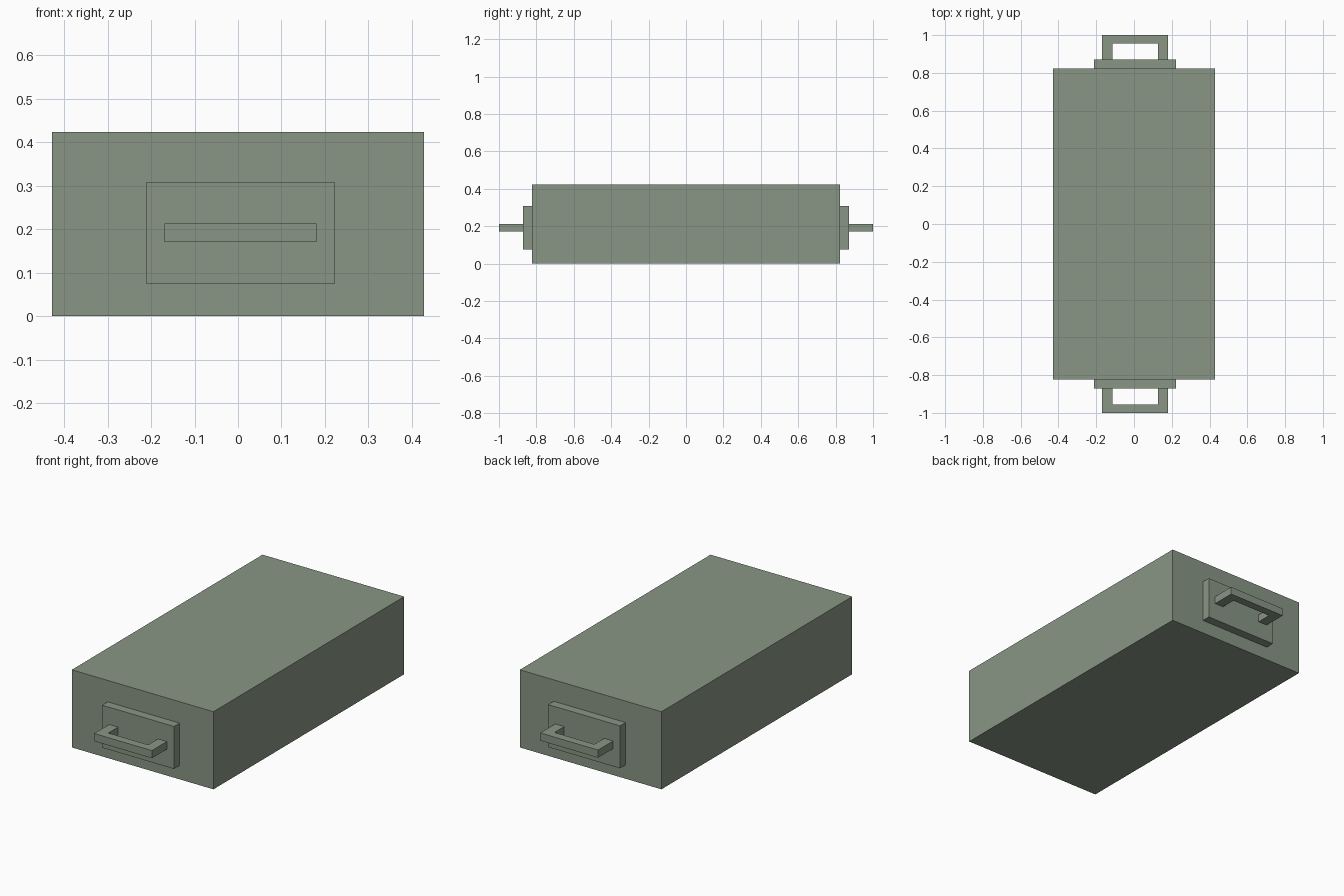
import bpy
import bmesh

if "Cube" in bpy.data.objects:
    bpy.data.objects.remove(bpy.data.objects["Cube"], do_unlink=True)

green = bpy.data.materials.new("muted_sage_green")
green.use_nodes = True
colour = (0.25, 0.305, 0.232, 1)
green.diffuse_color = colour
green.node_tree.nodes["Principled BSDF"].inputs["Base Color"].default_value = colour


def prism(name, outline, z0, z1):
    """Extrude a plan outline (x, y) from z0 up to z1."""
    bm = bmesh.new()
    base = bm.faces.new([bm.verts.new((x, y, z0)) for x, y in outline])
    top = bmesh.ops.extrude_face_region(bm, geom=[base])["geom"]
    verts = [v for v in top if isinstance(v, bmesh.types.BMVert)]
    bmesh.ops.translate(bm, verts=verts, vec=(0, 0, z1 - z0))
    bmesh.ops.recalc_face_normals(bm, faces=bm.faces)
    mesh = bpy.data.meshes.new(name)
    bm.to_mesh(mesh)
    bm.free()
    mesh.materials.append(green)
    obj = bpy.data.objects.new(name, mesh)
    bpy.context.collection.objects.link(obj)
    return obj


def rect(x0, x1, y0, y1):
    return [(x0, y0), (x1, y0), (x1, y1), (x0, y1)]


# Main box
prism("case_body", rect(-0.428, 0.428, -0.823, 0.823), 0, 0.424)

# Mounting plate and U-shaped handle on each end
for end, s in (("front", -1), ("back", 1)):
    prism(end + "_plate", rect(-0.211, 0.223, s * 0.823, s * 0.871), 0.075, 0.307)
    u_shape = [(-0.169, 0.871), (-0.169, 1), (0.18, 1), (0.18, 0.871),
               (0.126, 0.871), (0.126, 0.955), (-0.115, 0.955), (-0.115, 0.871)]
    prism(end + "_handle", [(x, s * y) for x, y in u_shape], 0.171, 0.213)
